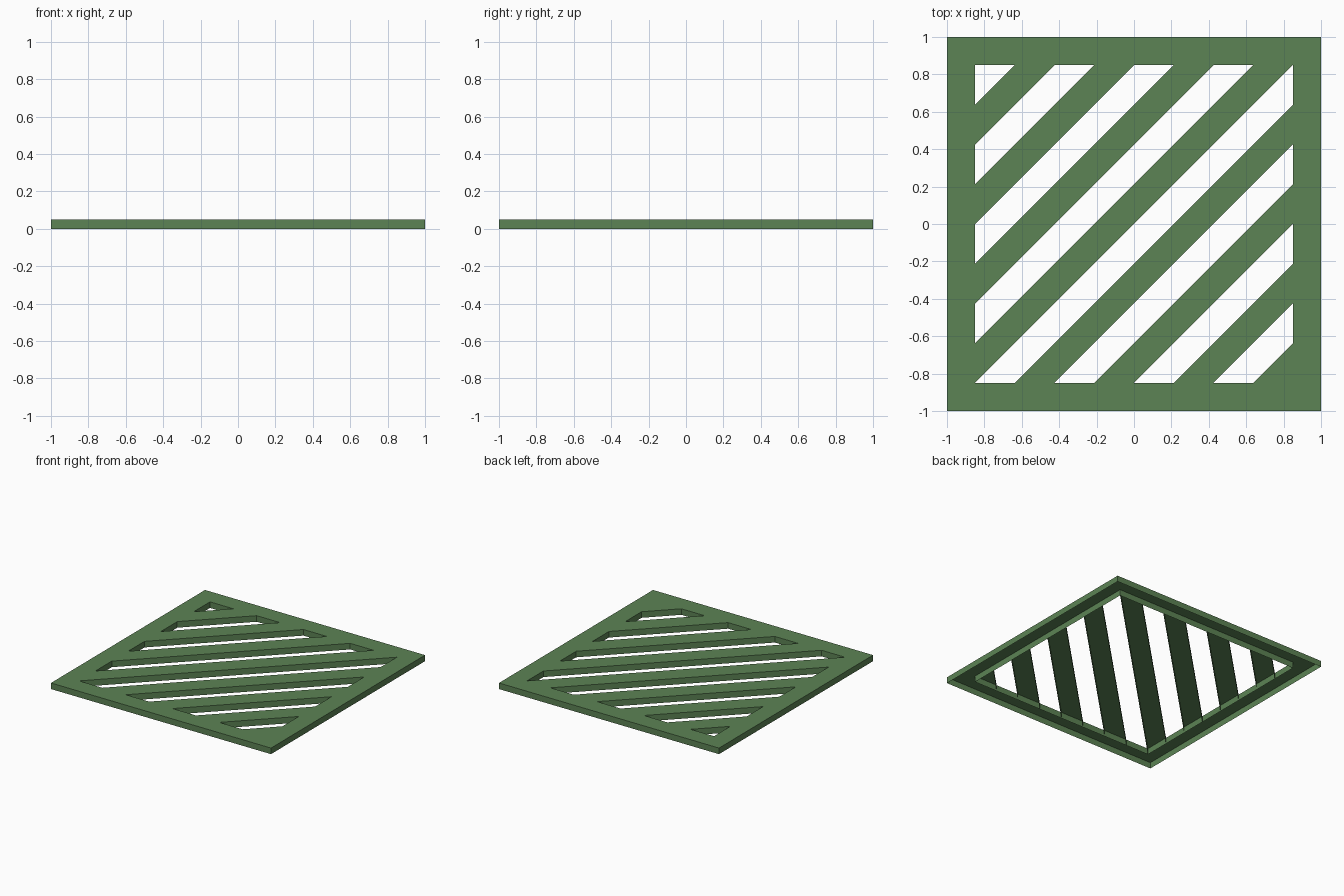
import bpy

if "Cube" in bpy.data.objects:
    bpy.data.objects.remove(bpy.data.objects["Cube"])

OUT, INN, H = 1.0, 0.85, 0.05   # outer half size, opening half size, thickness
PITCH = INN / 2                 # spacing of the bars along the frame edge

green = bpy.data.materials.new("leaf green")
green.diffuse_color = (0.107, 0.228, 0.089, 1)
green.use_nodes = True
green.node_tree.nodes["Principled BSDF"].inputs["Base Color"].default_value = green.diffuse_color


def make(name, faces):
    """Object from a list of faces given as corner coordinates."""
    verts, index, polys = [], {}, []
    for face in faces:
        poly = []
        for co in face:
            key = tuple(round(v, 5) for v in co)
            if key not in index:
                index[key] = len(verts)
                verts.append(key)
            if index[key] not in poly:
                poly.append(index[key])
        if len(poly) > 2:
            polys.append(poly)
    mesh = bpy.data.meshes.new(name)
    mesh.from_pydata(verts, [], polys)
    mesh.materials.append(green)
    obj = bpy.data.objects.new(name, mesh)
    bpy.context.collection.objects.link(obj)
    return obj


def wall(a, b):
    """Upright face under the top edge a-b, facing right of that direction."""
    return [(*a, 0), (*b, 0), (*b, H), (*a, H)]


def top(*pts):
    return [(*p, H) for p in pts]


def square(r):
    return [(-r, -r), (r, -r), (r, r), (-r, r)]


# Border frame: hollow underneath, with outer and inner walls
outer, inner = square(OUT), square(INN)
faces = []
for i in range(4):
    j = (i + 1) % 4
    faces += [top(outer[i], outer[j], inner[j], inner[i]),
              wall(outer[i], outer[j]), wall(inner[j], inner[i])]
make("frame", faces)


# Diagonal bars: open underneath, clipped to the square opening
def diagonal(c):
    """Ends of the line y = x + c inside the opening."""
    if c >= 0:
        return (-INN, c - INN), (INN - c, INN)
    return (-INN - c, -INN), (INN, INN + c)


for k in range(-4, 4):
    a1, b1 = diagonal(k * PITCH)
    a2, b2 = diagonal((k + 0.5) * PITCH)
    make(f"diagonal_bar_{k + 5}",
         [top(a1, b1, b2, a2), wall(a1, b1), wall(b2, a2)])
